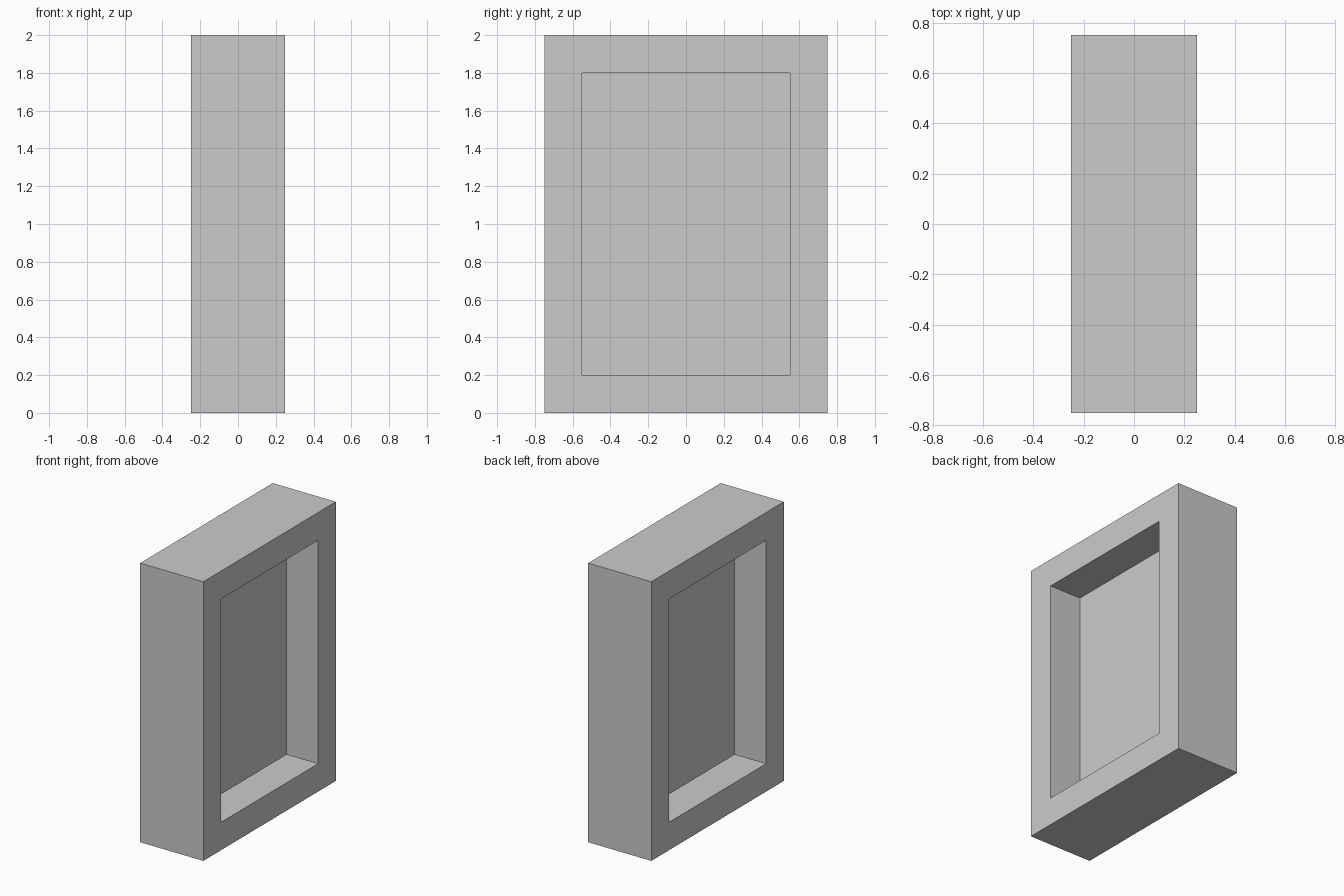
import bpy, bmesh

if "Cube" in bpy.data.objects:
    bpy.data.objects.remove(bpy.data.objects["Cube"])

DEPTH, WIDTH, HEIGHT, BORDER = 0.5, 1.5, 2.0, 0.2


def rect(bm, x, inset):
    """Rectangle of vertices in the YZ plane, inset from the outer outline."""
    y, z0, z1 = WIDTH / 2 - inset, inset, HEIGHT - inset
    return [bm.verts.new((x, a, b)) for a, b in ((-y, z0), (y, z0), (y, z1), (-y, z1))]


def add_object(name, bm):
    bmesh.ops.recalc_face_normals(bm, faces=bm.faces)
    mesh = bpy.data.meshes.new(name)
    bm.to_mesh(mesh)
    bm.free()
    bpy.context.collection.objects.link(bpy.data.objects.new(name, mesh))


# Frame: a deep rectangular ring, open on both broad sides
bm = bmesh.new()
loops = [rect(bm, x, inset) for x, inset in
         ((-DEPTH / 2, 0), (DEPTH / 2, 0), (DEPTH / 2, BORDER), (-DEPTH / 2, BORDER))]
for i in range(4):
    a, b = loops[i], loops[(i + 1) % 4]
    for j in range(4):
        k = (j + 1) % 4
        bm.faces.new((a[j], a[k], b[k], b[j]))
add_object("frame", bm)

# Pane: a thin sheet in the middle of the frame depth
bm = bmesh.new()
bm.faces.new(rect(bm, 0, BORDER))
add_object("pane", bm)
